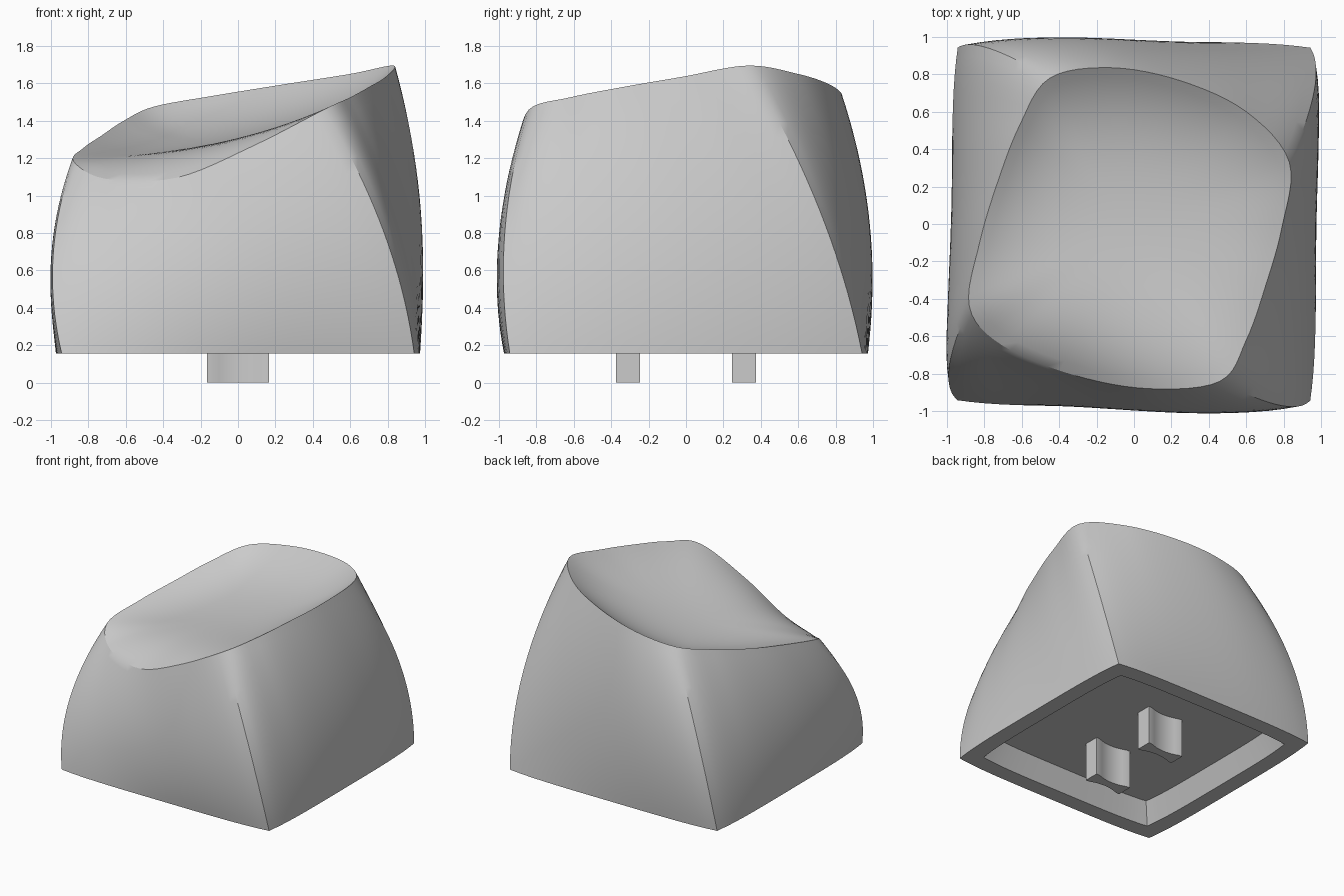
import bpy, bmesh, math
from mathutils import Vector

cube = bpy.data.objects.get("Cube")
if cube:
    bpy.data.objects.remove(cube, do_unlink=True)

plastic = bpy.data.materials.new("light_grey_plastic")
plastic.use_nodes = True
plastic.diffuse_color = (0.6, 0.6, 0.6, 1)
plastic.node_tree.nodes["Principled BSDF"].inputs["Base Color"].default_value = (0.6, 0.6, 0.6, 1)

BASE_Z, CEILING_Z, HALF = 0.155, 0.32, 0.973
STEPS = 6              # samples between neighbouring rim points
SIDE = 4 * STEPS       # samples per side of the cap

# Twisted rim of the dish: four points per side, each side starting at a corner
RIM = [Vector(p) for p in (
    (-.88, -.44, 1.185), (-.71, -.645, 1.09), (-.33, -.805, 1.095), (.08, -.88, 1.265),
    (.46, -.84, 1.46), (.60, -.62, 1.525), (.70, -.34, 1.58), (.79, -.02, 1.635),
    (.83, .33, 1.695), (.60, .60, 1.65), (.25, .765, 1.595), (-.12, .835, 1.535),
    (-.45, .78, 1.475), (-.61, .53, 1.40), (-.73, .22, 1.32), (-.825, -.10, 1.255))]


def smooth_loop(points, steps):
    """Closed Catmull-Rom curve."""
    out, n = [], len(points)
    for i in range(n):
        a, b, c, d = (points[(i + k) % n] for k in (-1, 0, 1, 2))
        for j in range(steps):
            t = j / steps
            out.append(b + (c - a) * t / 2 + (a * 2 - b * 5 + c * 4 - d) * t * t / 2
                       + (b * 3 - a - c * 3 + d) * t ** 3 / 2)
    return out


def square_loop(half, z):
    """Square with gently bowed sides and as many samples as the rim."""
    corners = [Vector(c) * half for c in ((-1, -1), (1, -1), (1, 1), (-1, 1))]
    out = []
    for i in range(4):
        for j in range(SIDE):
            u = j / SIDE
            p = corners[i].lerp(corners[(i + 1) % 4], u) * (1 - .032 * abs(2 * u - 1) ** 4)
            out.append(Vector((p.x, p.y, z)))
    return out


def dish(x, y):
    return 1.31 + .22 * x + .1 * x * x + .05 * y + .15 * y * y


def finish(bm, name):
    bmesh.ops.recalc_face_normals(bm, faces=bm.faces)
    mesh = bpy.data.meshes.new(name)
    bm.to_mesh(mesh)
    bm.free()
    mesh.materials.append(plastic)
    obj = bpy.data.objects.new(name, mesh)
    bpy.context.collection.objects.link(obj)
    bpy.ops.object.select_all(action='DESELECT')
    obj.select_set(True)
    bpy.context.view_layer.objects.active = obj
    bpy.ops.object.shade_smooth_by_angle(angle=math.radians(30))


# Cap shell: ceiling, cavity wall, bottom lip, bulging sides, scooped top
rim = smooth_loop(RIM, STEPS)
base = square_loop(HALF, BASE_Z)
loops = [square_loop(.77, CEILING_Z), square_loop(.84, BASE_Z), base]
rows = 20
for r in range(1, rows + 1):
    t = r / rows
    swell = .08 * 4 * t * (1 - t)
    loops.append([b.lerp(p, t) + Vector((b.x, b.y, 0)) / HALF * swell
                  for b, p in zip(base, rim)])
rings = 16
for r in range(rings - 1, 0, -1):
    s = r / rings
    ring = []
    for p in rim:
        x, y = p.x * s, p.y * s
        ring.append(Vector((x, y, dish(x, y) + (p.z - dish(p.x, p.y)) * s ** 4)))
    loops.append(ring)

bm = bmesh.new()
verts = [[bm.verts.new(p) for p in loop] for loop in loops]
count = len(rim)
for low, high in zip(verts, verts[1:]):
    for i in range(count):
        j = (i + 1) % count
        bm.faces.new((low[i], low[j], high[j], high[i]))
for loop, z in ((verts[0], CEILING_Z), (verts[-1], dish(0, 0))):
    centre = bm.verts.new((0, 0, z))
    for i in range(count):
        bm.faces.new((loop[i], loop[(i + 1) % count], centre))
finish(bm, "keycap_shell")

# Two mounting prongs with hollowed front and back faces
for name, y in (("front_prong", -.31), ("back_prong", .31)):
    half_x, half_y, hollow, n = .165, .065, .03, 10
    arc = []
    for i in range(n + 1):
        u = 2 * i / n - 1
        arc.append((half_x * u, -half_y + hollow * max(0, 1 - (u / .85) ** 2)))
    outline = arc + [(-px, -py) for px, py in arc]
    bm = bmesh.new()
    face = bm.faces.new([bm.verts.new((px, y + py, 0)) for px, py in outline])
    top = bmesh.ops.extrude_face_region(bm, geom=[face])["geom"]
    bmesh.ops.translate(bm, vec=(0, 0, CEILING_Z + .01),
                        verts=[v for v in top if isinstance(v, bmesh.types.BMVert)])
    finish(bm, name)
